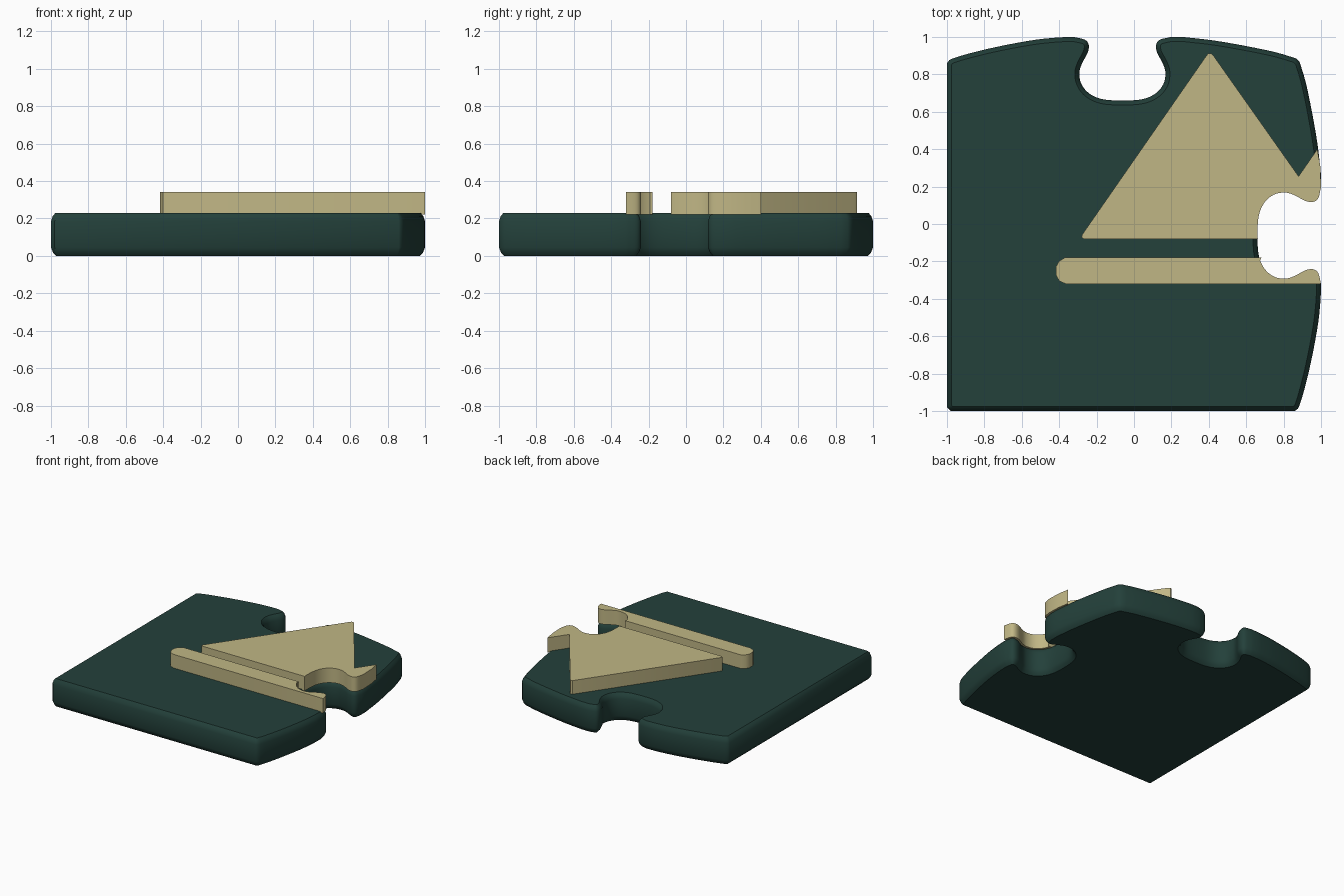
import bpy, bmesh, math
from mathutils import Vector

if "Cube" in bpy.data.objects:
    bpy.data.objects.remove(bpy.data.objects["Cube"])


def material(name, rgb):
    m = bpy.data.materials.new(name)
    m.diffuse_color = (*rgb, 1)
    m.use_nodes = True
    m.node_tree.nodes["Principled BSDF"].inputs["Base Color"].default_value = m.diffuse_color
    return m


GREEN = material("dark green", (0.017, 0.052, 0.043))
TAN = material("sand tan", (0.53, 0.47, 0.235))


def smooth_path(pts, steps=4):
    """Catmull-Rom curve through the points."""
    p = [Vector(q) for q in pts]
    p = [2 * p[0] - p[1]] + p + [2 * p[-1] - p[-2]]
    out = []
    for a, b, c, d in zip(p, p[1:], p[2:], p[3:]):
        for i in range(steps):
            t = i / steps
            out.append(0.5 * (2 * b + (c - a) * t + (2 * a - 5 * b + 4 * c - d) * t * t
                              + (3 * b - a - 3 * c + d) * t ** 3))
    return out + [p[-2]]


def inset(pts, d):
    """Move a counter-clockwise outline inwards by d."""
    out = []
    for i, p in enumerate(pts):
        a = (p - pts[i - 1]).normalized()
        b = (pts[(i + 1) % len(pts)] - p).normalized()
        na, nb = Vector((-a.y, a.x)), Vector((-b.y, b.x))
        out.append(p + (na + nb) * d / max(1 + na.dot(nb), 0.5))
    return out


def loft(name, pts, layers, mat, angle):
    """Stack inset copies of one outline; layers are (z, inset)."""
    pts = [Vector(p) for p in pts]
    bm = bmesh.new()
    rings = [[bm.verts.new((q.x, q.y, z)) for q in inset(pts, d)] for z, d in layers]
    bm.faces.new(rings[0][::-1])
    bm.faces.new(rings[-1])
    n = len(pts)
    for lo, hi in zip(rings, rings[1:]):
        for i in range(n):
            j = (i + 1) % n
            bm.faces.new((lo[i], lo[j], hi[j], hi[i]))
    bmesh.ops.recalc_face_normals(bm, faces=bm.faces)
    me = bpy.data.meshes.new(name)
    bm.to_mesh(me)
    bm.free()
    me.materials.append(mat)
    ob = bpy.data.objects.new(name, me)
    bpy.context.collection.objects.link(ob)
    bpy.ops.object.select_all(action='DESELECT')
    ob.select_set(True)
    bpy.context.view_layer.objects.active = ob
    bpy.ops.object.shade_smooth_by_angle(angle=math.radians(angle))
    return ob


# Socket cut: offset along the edge, distance from the piece centre
MID = -0.062
half = [(0.26, 1.0), (0.20, 0.985), (0.18, 0.957), (0.186, 0.915), (0.215, 0.86),
        (0.23, 0.81), (0.22, 0.75), (0.18, 0.70), (0.11, 0.668), (0, 0.66)]
socket = smooth_path(half + [(-u, v) for u, v in half[-2::-1]])
right_socket = [Vector((q.y, q.x + MID)) for q in socket][::-1]   # runs upwards

# Curved right side, repeated across the diagonal for the back side
lower = smooth_path([(0.86, -1.0), (0.885, -0.97), (0.925, -0.83), (0.96, -0.67),
                     (0.986, -0.52), (0.998, -0.40)], 3)
upper = smooth_path([(0.999, 0.27), (0.982, 0.42), (0.955, 0.58), (0.92, 0.75),
                     (0.886, 0.865)], 3)
side = lower + right_socket + upper
back = [Vector((p.y, p.x)) for p in reversed(side)]
corners = [Vector((-1, -0.98)), Vector((-0.98, -1))]

# Puzzle piece with softened rims
loft("puzzle_base", side + back + corners,
     [(0, 0.027), (0.018, 0.011), (0.045, 0), (0.185, 0), (0.212, 0.009), (0.23, 0.024)],
     GREEN, 40)

# Raised triangle, trimmed by the right socket
arc = [p for p in right_socket if p.y > -0.07]
loft("raised_triangle",
     [(-0.268, -0.08), (0.662, -0.08)] + arc +
     [(0.996, 0.31), (0.98, 0.40), (0.88, 0.255), (0.425, 0.90), (0.41, 0.913),
      (0.395, 0.91), (0.38, 0.89), (-0.278, -0.058), (-0.28, -0.072)],
     [(0.222, 0), (0.342, 0)], TAN, 30)

# Raised bar below it, rounded at its left end
arc = [p for p in right_socket if p.y < -0.19]
loft("raised_bar",
     [(-0.36, -0.322), (0.999, -0.322)] + arc[1:] +
     [(0.682, -0.18), (-0.37, -0.18), (-0.40, -0.198), (-0.417, -0.228),
      (-0.417, -0.272), (-0.40, -0.305)],
     [(0.222, 0), (0.342, 0)], TAN, 30)
